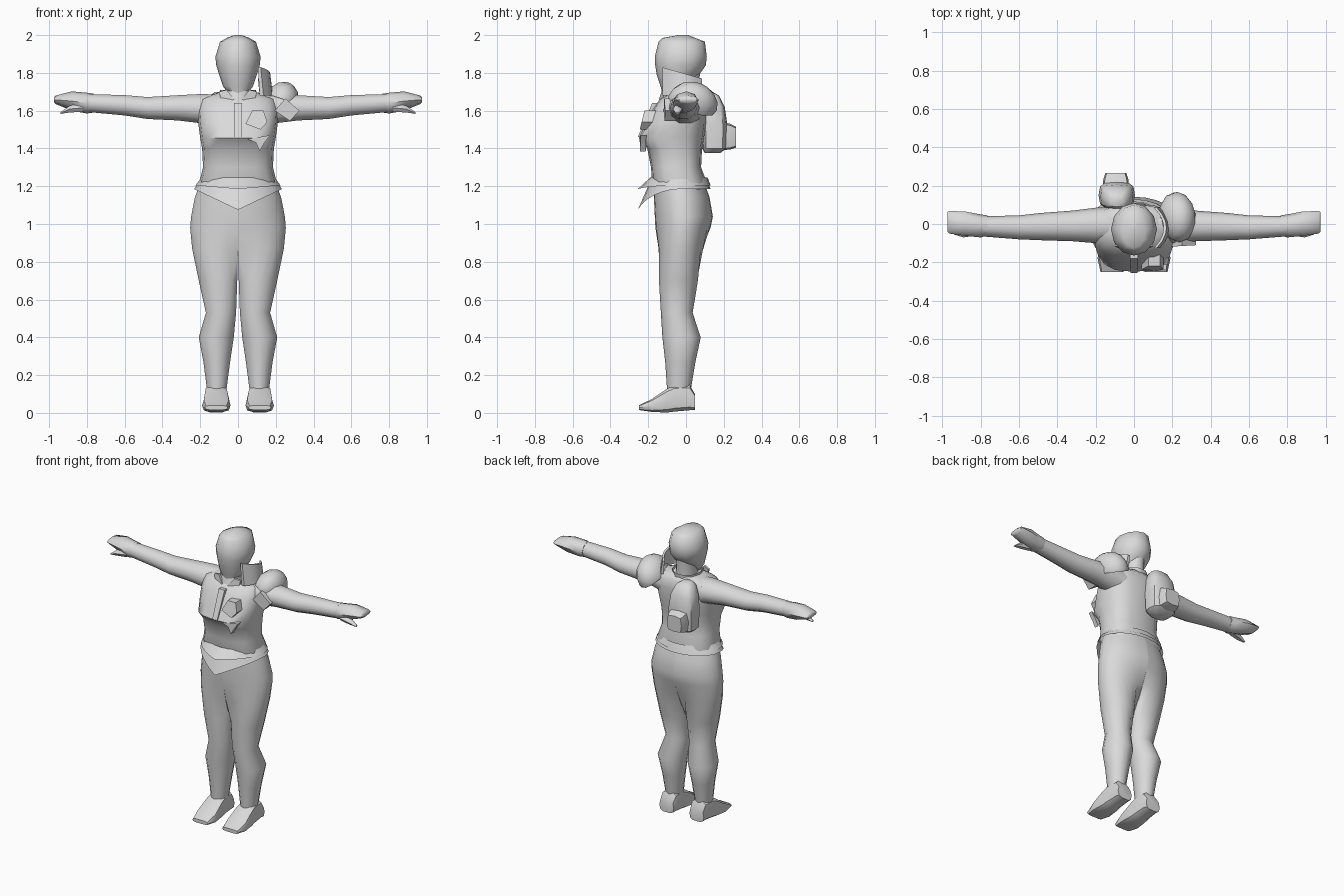
import bpy, bmesh, math
from mathutils import Vector, Matrix

if "Cube" in bpy.data.objects:
    bpy.data.objects.remove(bpy.data.objects["Cube"])

grey = bpy.data.materials.new("light grey")
grey.diffuse_color = (0.7, 0.7, 0.7, 1)
grey.use_nodes = True
grey.node_tree.nodes["Principled BSDF"].inputs["Base Color"].default_value = grey.diffuse_color


def finish(name, bm, angle=50, mirror=False):
    bmesh.ops.recalc_face_normals(bm, faces=bm.faces)
    me = bpy.data.meshes.new(name)
    bm.to_mesh(me)
    bm.free()
    me.materials.append(grey)
    ob = bpy.data.objects.new(name, me)
    bpy.context.collection.objects.link(ob)
    bpy.ops.object.select_all(action='DESELECT')
    bpy.context.view_layer.objects.active = ob
    ob.select_set(True)
    bpy.ops.object.shade_smooth_by_angle(angle=math.radians(angle))
    if mirror:
        ob.modifiers.new("mirror", 'MIRROR')
    return ob


def skin(bm, loops, caps=True):
    rows = [[bm.verts.new(p) for p in loop] for loop in loops]
    n = len(rows[0])
    for a, b in zip(rows, rows[1:]):
        for i in range(n):
            j = (i + 1) % n
            bm.faces.new((a[i], a[j], b[j], b[i]))
    if caps:
        bm.faces.new(rows[0])
        bm.faces.new(rows[-1])


def place(axis, t, u, v):
    return {'z': (u, v, t), 'x': (t, u, v), 'y': (u, t, v)}[axis]


def ring(axis, t, u0, u1, v0, v1, n=12, power=1.0):
    """Rounded section filling the given extents; power < 1 is boxier."""
    pts = []
    for i in range(n):
        a = 2 * math.pi * i / n
        c, s = math.cos(a), math.sin(a)
        c = math.copysign(abs(c) ** power, c)
        s = math.copysign(abs(s) ** power, s)
        pts.append(place(axis, t, (u0 + u1 + (u1 - u0) * c) / 2, (v0 + v1 + (v1 - v0) * s) / 2))
    return pts


def loft(name, axis, rings, n=12, power=1.0, mirror=False, angle=50, caps=True):
    bm = bmesh.new()
    skin(bm, [ring(axis, *r, n=n, power=power) for r in rings], caps)
    return finish(name, bm, angle, mirror)


def plate(name, outline, y, depth):
    """Prism from an x-z outline; y may be sloped by giving (y at x=0, slope in x, slope in z)."""
    bm = bmesh.new()
    y0, kx, kz = y
    skin(bm, [[(x, y0 + kx * x + kz * (z - 1.5) + d, z) for x, z in outline] for d in (0, depth)])
    return finish(name, bm, 30)


# Torso
loft("torso", 'z', [
    (1.18, -.20, .20, -.165, .10), (1.22, -.205, .205, -.18, .11), (1.30, -.185, .185, -.185, .08),
    (1.40, -.19, .19, -.205, .085), (1.455, -.20, .20, -.25, .095), (1.53, -.21, .21, -.215, .105),
    (1.60, -.215, .215, -.18, .105), (1.66, -.20, .20, -.14, .10), (1.695, -.11, .11, -.09, .07)],
    n=16, power=.75)

# Neck, head and open collar
loft("neck", 'z', [(1.64, -.07, .07, -.09, .07), (1.76, -.06, .06, -.085, .07), (1.84, -.06, .06, -.08, .08)])
loft("head", 'z', [
    (1.69, -.05, .05, -.125, -.04), (1.73, -.08, .08, -.135, .0), (1.79, -.10, .10, -.155, .07),
    (1.84, -.115, .115, -.163, .105), (1.885, -.12, .12, -.165, .11), (1.965, -.095, .095, -.145, .10),
    (1.985, -.06, .06, -.125, .05), (2.0, -.02, .02, -.04, .01)], angle=60)
loft("collar", 'z', [(1.64, -.09, .09, -.15, .08), (1.71, -.095, .095, -.125, .085)], n=10, caps=False)

# Arms and gloves
loft("arm", 'x', [
    (.10, -.10, .09, 1.50, 1.69), (.20, -.10, .085, 1.53, 1.692), (.32, -.09, .07, 1.545, 1.685),
    (.48, -.085, .058, 1.553, 1.675), (.60, -.08, .045, 1.572, 1.685), (.79, -.065, .04, 1.59, 1.69)],
    n=10, mirror=True)
loft("glove", 'x', [
    (.765, -.06, .045, 1.59, 1.69), (.80, -.07, .05, 1.585, 1.695), (.88, -.062, .065, 1.60, 1.702),
    (.965, -.05, .068, 1.635, 1.68), (.975, -.04, .06, 1.645, 1.67)], n=8, mirror=True)
loft("thumb", 'x', [
    (.82, -.06, .0, 1.59, 1.64), (.89, -.07, -.02, 1.588, 1.63), (.94, -.055, -.035, 1.582, 1.592)],
    n=6, mirror=True)


# Trousers: half-round at the hips, turning into full round legs
def leg_ring(z, x0, x1, y0, y1, flat, n=14):
    pts = []
    for i in range(n):
        a = -math.pi + 2 * math.pi * (i + .5) / n
        cy, ry = (y0 + y1) / 2, (y1 - y0) / 2
        full = Vector(((x0 + x1 + (x1 - x0) * math.cos(a)) / 2, cy + ry * math.sin(a), z))
        b = -math.pi / 2 + math.pi * i / (n - 1)
        half = Vector((x0 + (x1 - x0) * math.cos(b), cy + ry * math.sin(b), z))
        pts.append(full.lerp(half, flat))
    return pts


bm = bmesh.new()
skin(bm, [leg_ring(*r) for r in (
    (1.21, 0, .205, -.17, .10, 1), (1.14, 0, .23, -.17, .125, 1), (1.04, 0, .25, -.165, .142, 1),
    (.98, 0, .255, -.162, .13, 1), (.87, 0, .245, -.158, .105, .8), (.70, .002, .21, -.15, .07, .25),
    (.53, .008, .172, -.133, .035, 0), (.40, .02, .21, -.125, .078, 0),
    (.27, .04, .185, -.11, .05, 0), (.12, .06, .165, -.10, .025, 0))])
finish("trouser_leg", bm, 50, True)

# Shoes
loft("shoe", 'y', [
    (.048, .06, .17, .015, .10), (.02, .055, .172, .012, .15), (-.06, .052, .178, .005, .15),
    (-.10, .048, .182, .0, .13), (-.18, .04, .19, .004, .075), (-.25, .055, .175, .015, .04)],
    n=10, power=.6, mirror=True, angle=40)


# Jacket hem: an upper band and a lower flap that comes to a point in front
def hem(name, top, bottom, w0, w1, drop):
    bm = bmesh.new()
    up = ring('z', top, -w0, w0, -.19, .115, n=24)
    low = []
    for x, y, z in ring('z', bottom, -w1, w1, -.20, .13, n=24):
        f = max(0, 1 - abs(x) / w1) if y < -.035 else 0
        low.append((x, y - .055 * f, z - drop * f))
    skin(bm, [up, low], False)
    finish(name, bm)


hem("hem_band", 1.245, 1.205, .195, .225, .02)
hem("hem_flap", 1.225, 1.185, .205, .232, .11)

# Backpack with its pocket
loft("backpack", 'z', [
    (1.375, -.15, -.03, .10, .18), (1.40, -.18, 0, .085, .215), (1.52, -.185, .005, .08, .22),
    (1.62, -.175, -.005, .08, .205), (1.68, -.15, -.03, .08, .175), (1.70, -.12, -.06, .09, .14)],
    n=12, power=.6, angle=40)
loft("backpack_pocket", 'y', [
    (.19, -.165, -.025, 1.39, 1.54), (.235, -.16, -.03, 1.395, 1.53), (.265, -.15, -.04, 1.405, 1.515)],
    n=8, power=.4, angle=35)

# Shoulder guard: a squashed dome tilted outwards
bm = bmesh.new()
bmesh.ops.create_uvsphere(bm, u_segments=12, v_segments=8, radius=1)
bmesh.ops.bisect_plane(bm, geom=bm.verts[:] + bm.edges[:] + bm.faces[:], plane_co=(0, 0, -.15),
                       plane_no=(0, 0, 1), clear_inner=True)
bmesh.ops.transform(bm, verts=bm.verts, matrix=Matrix.Translation((.225, .035, 1.64)) @
                    Matrix.Rotation(math.radians(25), 4, 'Y') @ Matrix.Rotation(math.radians(-18), 4, 'X') @
                    Matrix.Diagonal((.095, .135, .115, 1)))
finish("shoulder_guard", bm)

# Neck guard: a curved standing plate beside the head
bm = bmesh.new()
sections = []
for i in range(7):
    t = i / 6 * 2 - 1
    y, bow = -.02 + .105 * t, -.05 * t * t
    top = 1.80 - .03 * t
    sections.append([(.165 + bow, y, 1.68), (.185 + bow, y, 1.68), (.17 + bow, y, top), (.155 + bow, y, top)])
skin(bm, sections)
finish("neck_guard", bm, 35)

# Shoulder strap block
plate("strap_block", [(.195, 1.60), (.25, 1.665), (.325, 1.60), (.275, 1.545)], (-.13, .06, 0), .06)

# Chest details: placket, pouch and hanging flap
plate("placket", [(-.018, 1.46), (.018, 1.46), (.022, 1.64), (-.022, 1.64)], (-.238, 0, .42), .03)
plate("chest_pouch", [(.04, 1.53), (.075, 1.60), (.135, 1.60), (.155, 1.54), (.12, 1.50)], (-.245, 0, .25), .06)
plate("chest_flap", [(.05, 1.45), (.17, 1.47), (.14, 1.43), (.115, 1.385), (.095, 1.43)], (-.25, .06, 0), .03)
for s in (-1, 1):
    plate("collar_flap", [(s * .02, 1.66), (s * .085, 1.635), (s * .10, 1.70), (s * .06, 1.71)],
          (-.165, s * .3, .1), .015)
